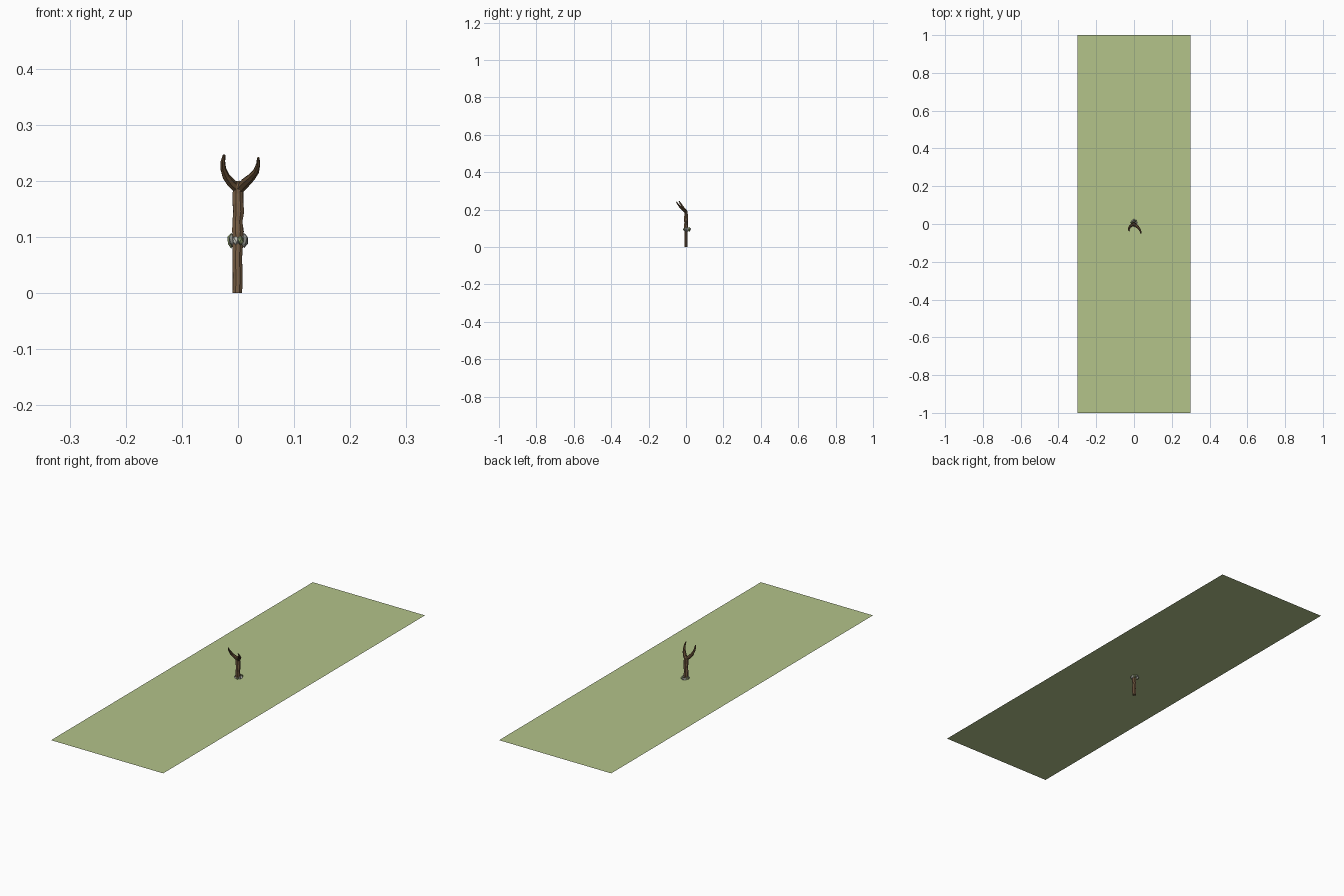
import bpy, bmesh, math, random
from mathutils import Vector, Matrix

if "Cube" in bpy.data.objects:
    bpy.data.objects.remove(bpy.data.objects["Cube"])

random.seed(4)
GROUND_Z = 0.095


def mat(name, rgb):
    m = bpy.data.materials.new(name)
    lin = [(c / 255 / 12.92) if c < 10 else ((c / 255 + 0.055) / 1.055) ** 2.4 for c in rgb]
    m.diffuse_color = (*lin, 1)
    m.use_nodes = True
    m.node_tree.nodes["Principled BSDF"].inputs["Base Color"].default_value = m.diffuse_color
    return m


grass = mat("grass green", (179, 195, 138))
bark = mat("bark brown", (122, 96, 70))
dark_bark = mat("dark bark brown", (96, 74, 50))
pale = mat("pale stone", (214, 214, 204))
grey = mat("grey stone", (140, 142, 136))
mossy = mat("mossy stone", (130, 144, 100))


def finish(name, bm, mats):
    me = bpy.data.meshes.new(name)
    bmesh.ops.recalc_face_normals(bm, faces=bm.faces)
    bm.to_mesh(me)
    bm.free()
    ob = bpy.data.objects.new(name, me)
    for m in mats:
        me.materials.append(m)
    bpy.context.collection.objects.link(ob)
    return ob


def tube(name, path, sides, rough, mats):
    """Knobbly closed tube along (x, y, z, radius) points."""
    bm = bmesh.new()
    pts = [Vector(p[:3]) for p in path]
    rings = []
    for i, p in enumerate(pts):
        d = (pts[min(i + 1, len(pts) - 1)] - pts[max(i - 1, 0)]).normalized()
        u = d.cross(Vector((0, 1, 0))).normalized()
        v = d.cross(u)
        ring = []
        for k in range(sides):
            a = 2 * math.pi * (k + 0.5) / sides
            r = path[i][3] * (1 + random.uniform(-rough, rough))
            ring.append(bm.verts.new(p + r * (math.cos(a) * u + math.sin(a) * v)))
        rings.append(ring)
    for a, b in zip(rings, rings[1:]):
        for k in range(sides):
            n = (k + 1) % sides
            bm.faces.new((a[k], a[n], b[n], b[k]))
    bm.faces.new(rings[0])
    bm.faces.new(rings[-1])
    return finish(name, bm, mats)


# flat strip of grass, with the post pushed through it
bm = bmesh.new()
bm.faces.new([bm.verts.new((x, y, GROUND_Z)) for x, y in
              ((-0.3, -1), (0.3, -1), (0.3, 1), (-0.3, 1))])
finish("grass_strip", bm, [grass])

# post
post = [(-0.001, 0, 0, 0.0095), (0, 0, 0.03, 0.0095), (-0.001, 0, 0.06, 0.0092),
        (0, 0, 0.09, 0.0095), (0, 0, 0.11, 0.0105), (-0.001, 0, 0.128, 0.0098),
        (0.001, 0, 0.145, 0.0108), (0, 0, 0.16, 0.0105), (0, 0, 0.178, 0.0098),
        (0, -0.001, 0.19, 0.0095), (0, -0.004, 0.198, 0.006)]
tube("post", post, 8, 0.08, [bark])

# forked prongs leaning forward
left = [(0.001, 0, 0.183, 0.008), (-0.012, -0.006, 0.195, 0.0085), (-0.021, -0.014, 0.208, 0.007),
        (-0.0265, -0.023, 0.222, 0.0055), (-0.027, -0.031, 0.235, 0.0042), (-0.025, -0.037, 0.246, 0.0025)]
right = [(0, 0, 0.183, 0.008), (0.012, -0.009, 0.196, 0.0085), (0.024, -0.022, 0.207, 0.007),
         (0.032, -0.033, 0.217, 0.0055), (0.036, -0.043, 0.229, 0.004), (0.036, -0.051, 0.241, 0.0022)]
tube("left_prong", left, 7, 0.1, [dark_bark])
tube("right_prong", right, 7, 0.1, [dark_bark])

# ring of stones packed round the post at ground level
kinds = [grey, pale, mossy]
for i in range(9):
    a = 2 * math.pi * i / 9 + math.pi / 2
    bm = bmesh.new()
    bmesh.ops.create_icosphere(bm, subdivisions=1, radius=0.0068)
    for v in bm.verts:
        v.co *= random.uniform(0.85, 1.15)
    s = random.uniform(0.85, 1.1)
    tall = 1.9 if abs(math.cos(a)) > 0.6 else 1.2
    bmesh.ops.transform(bm, verts=bm.verts, matrix=Matrix.Translation(
        (0.0125 * math.cos(a), 0.005 + 0.0145 * math.sin(a), GROUND_Z - 0.001))
        @ Matrix.Rotation(a, 4, 'Z') @ Matrix.Diagonal((s, s, s * tall, 1)))
    finish(f"stone_{i + 1}", bm, [kinds[i % 3]])
